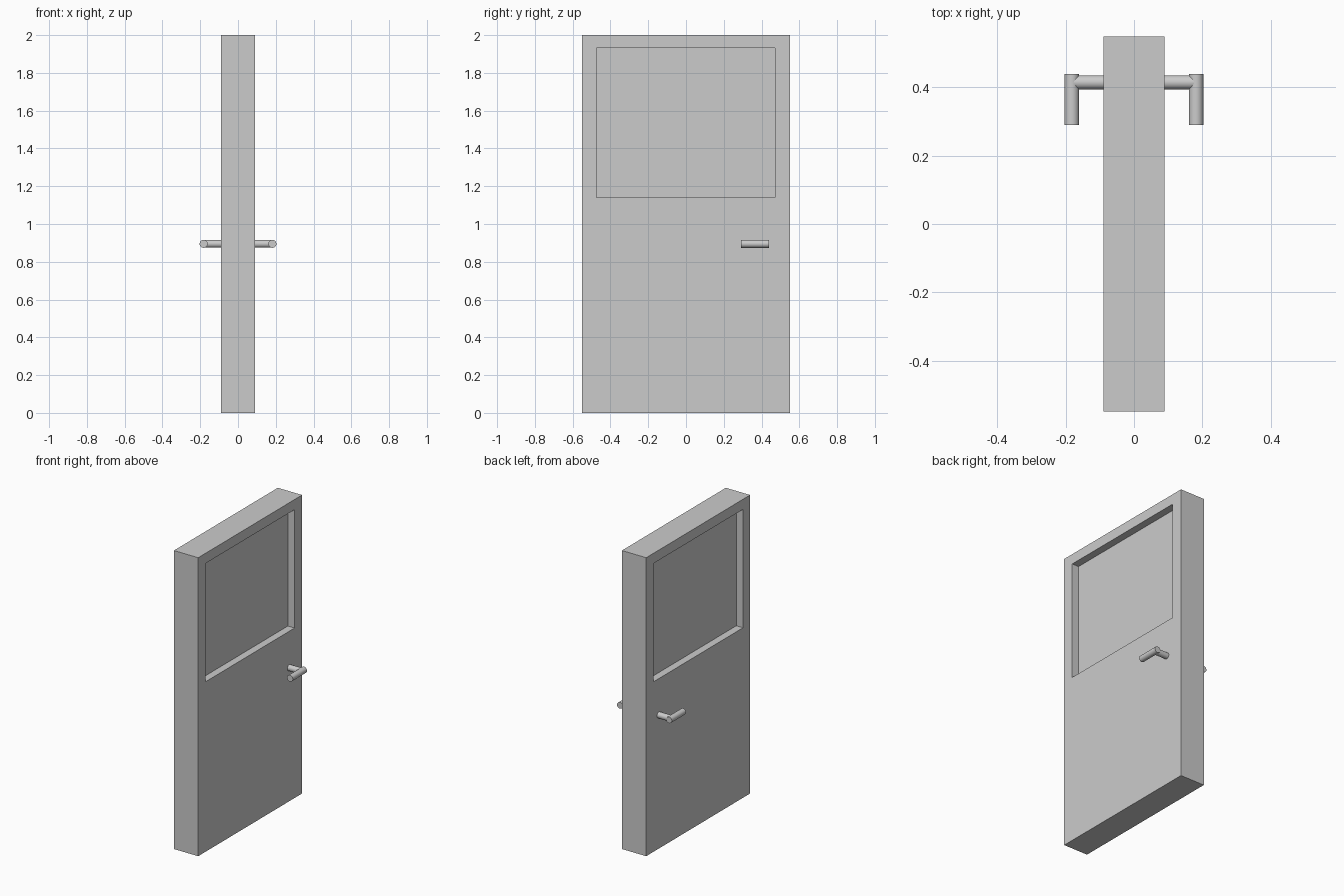
import bpy, bmesh
from math import radians
from mathutils import Vector, Matrix

if "Cube" in bpy.data.objects:
    bpy.data.objects.remove(bpy.data.objects["Cube"])

# Door slab with a recessed window panel on both faces
T, W, H = 0.09, 0.55, 2.0
WIN_Y = (-0.475, 0.471)
WIN_Z = (1.139, 1.932)
PANE = 0.04

bm = bmesh.new()
bmesh.ops.create_cube(bm, size=1, matrix=Matrix.Translation((0, 0, H / 2))
                      @ Matrix.Diagonal((2 * T, 2 * W, H, 1)))
bm.normal_update()
for face in [f for f in bm.faces if abs(f.normal.x) > 0.9]:
    side = 1 if face.normal.x > 0 else -1
    bmesh.ops.inset_individual(bm, faces=[face], thickness=0.1)
    for v in face.verts:
        v.co.y = WIN_Y[v.co.y > 0]
        v.co.z = WIN_Z[v.co.z > H / 2]
    ext = bmesh.ops.extrude_discrete_faces(bm, faces=[face])["faces"][0]
    for v in ext.verts:
        v.co.x = side * PANE
bmesh.ops.recalc_face_normals(bm, faces=bm.faces)
mesh = bpy.data.meshes.new("door")
bm.to_mesh(mesh)
bm.free()
bpy.context.collection.objects.link(bpy.data.objects.new("door", mesh))


def rod(name, a, b, r):
    """Smooth cylinder from a to b."""
    a, b = Vector(a), Vector(b)
    bpy.ops.mesh.primitive_cylinder_add(
        vertices=32, radius=r, depth=(b - a).length, location=(a + b) / 2,
        rotation=(b - a).to_track_quat('Z', 'Y').to_euler())
    bpy.context.object.name = name
    bpy.ops.object.shade_smooth_by_angle(angle=radians(30))


# Lever handles on both sides
Z = 0.895
for s, label in ((-1, "left"), (1, "right")):
    rod(f"{label}_handle_shaft", (s * 0.08, 0.415, Z), (s * 0.182, 0.415, Z), 0.0205)
    rod(f"{label}_handle_grip", (s * 0.182, 0.29, Z), (s * 0.182, 0.44, Z), 0.0212)
